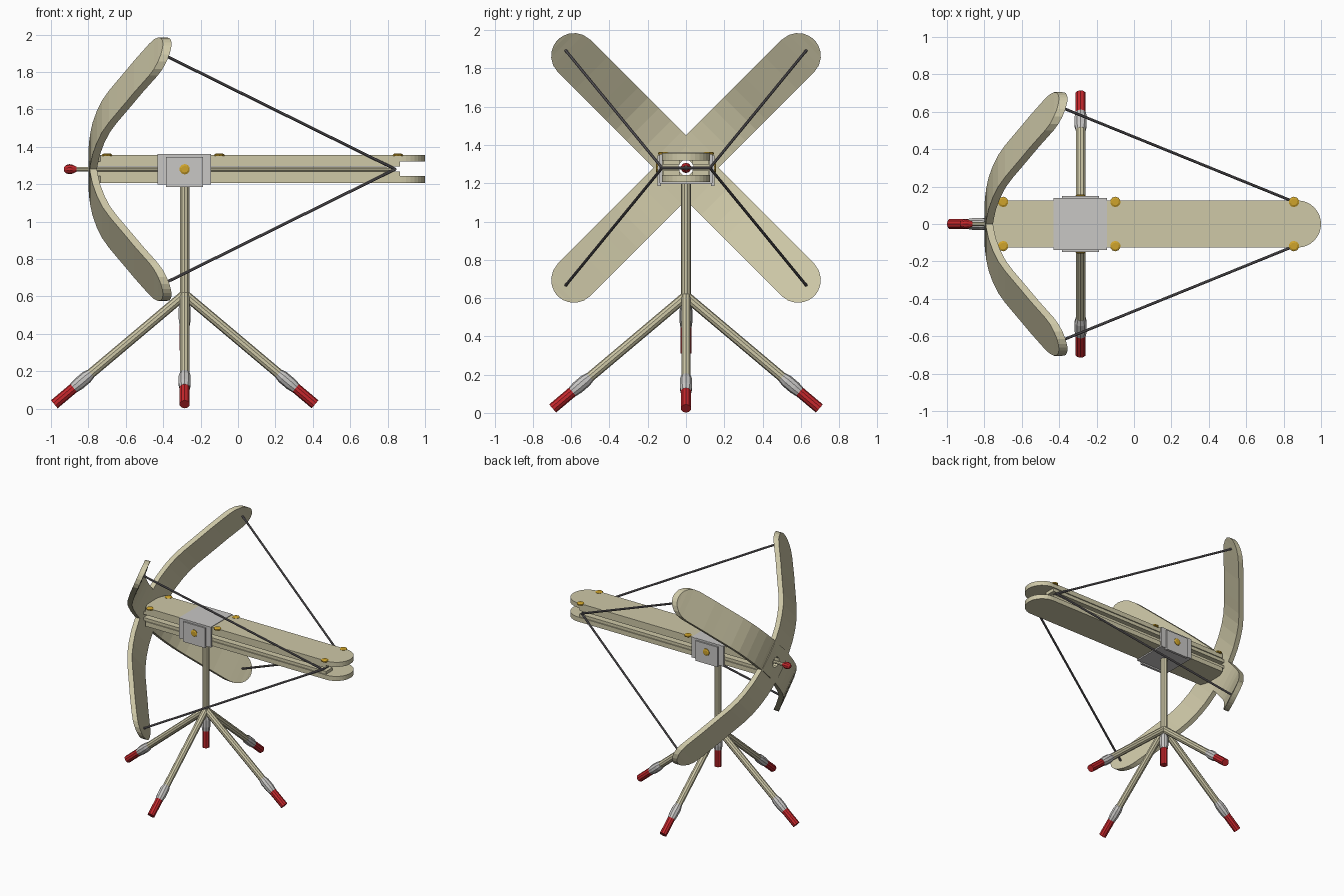
import bpy, bmesh, math
from mathutils import Vector

if "Cube" in bpy.data.objects:
    bpy.data.objects.remove(bpy.data.objects["Cube"])


def material(name, rgb):
    m = bpy.data.materials.new(name)
    m.diffuse_color = (*rgb, 1)
    m.use_nodes = True
    m.node_tree.nodes["Principled BSDF"].inputs["Base Color"].default_value = m.diffuse_color
    return m


WOOD = material("pale wood", (0.62, 0.58, 0.39))
METAL = material("light grey metal", (0.58, 0.57, 0.56))
RED = material("red", (0.56, 0.02, 0.025))
GOLD = material("gold", (0.62, 0.37, 0.025))
CORD = material("dark grey cord", (0.15, 0.14, 0.15))
CX, CZ = -0.285, 1.28          # post position and height of the bolt line


def finish(name, bm, mat, smooth=False):
    bmesh.ops.recalc_face_normals(bm, faces=bm.faces)
    me = bpy.data.meshes.new(name)
    bm.to_mesh(me)
    bm.free()
    me.materials.append(mat)
    ob = bpy.data.objects.new(name, me)
    bpy.context.collection.objects.link(ob)
    if smooth:
        bpy.context.view_layer.objects.active = ob
        ob.select_set(True)
        bpy.ops.object.shade_smooth_by_angle(angle=math.radians(25))
        ob.select_set(False)
    return ob


def box(name, lo, hi, mat):
    bm = bmesh.new()
    bmesh.ops.create_cube(bm, size=1)
    for v in bm.verts:
        v.co = [l + (h - l) * (c + 0.5) for l, h, c in zip(lo, hi, v.co)]
    return finish(name, bm, mat)


def lathe(name, start, axis, profile, mat, n=10, smooth=False):
    """Closed round part: profile holds (distance along axis, radius)."""
    bm = bmesh.new()
    rot = Vector(axis).to_track_quat('Z', 'Y')
    rings = []
    for d, r in profile:
        rings.append([bm.verts.new(Vector(start) + rot @ Vector(
            (r * math.cos(2 * math.pi * (i + .5) / n), r * math.sin(2 * math.pi * (i + .5) / n), d)))
            for i in range(n)])
    for a, b in zip(rings, rings[1:]):
        for i in range(n):
            j = (i + 1) % n
            bm.faces.new((a[i], a[j], b[j], b[i]))
    bm.faces.new(rings[0])
    bm.faces.new(rings[-1])
    return finish(name, bm, mat, smooth)


def rod(name, a, b, r, mat, n=8):
    d = Vector(b) - Vector(a)
    return lathe(name, a, d, [(0, r), (d.length, r)], mat, n)


# stand: post with a foot-like lower end, and four splayed legs
def leg(name, start, axis, length):
    a = Vector(axis).normalized()
    s = length - 0.255
    lathe(name, start, a, [(0, .026), (s + .03, .026)], WOOD)
    lathe(name + "_sleeve", start, a,
          [(s, .027), (s + .03, .034), (s + .085, .034), (s + .12, .029)], METAL)
    lathe(name + "_foot", start, a, [(s + .12, .028), (length, .028)], RED)


leg("post", (CX, 0, 1.2), (0, 0, -1), 0.89)
for k, (dx, dy) in enumerate(((1, 0), (-1, 0), (0, 1), (0, -1))):
    ax = Vector((dx * .697, dy * .697, -.587))
    leg(f"leg_{k}", (CX, 0, .61), ax, ax.length)

# stock: two long plates with a round rear end and a shallow curved front end
for name, z in (("top_plate", 1.32), ("bottom_plate", 1.207)):
    bm = bmesh.new()
    H = 0.126
    out = [(0.874 + H * math.cos(t), H * math.sin(t))
           for t in (math.pi * (i / 16 - .5) for i in range(17))]
    out += [(-.735 - .03 * (1 - (y / H) ** 2), y) for y in (H * (1 - i / 4) for i in range(9))]
    f = bm.faces.new([bm.verts.new((x, y, z)) for x, y in out])
    ex = bmesh.ops.extrude_face_region(bm, geom=[f])["geom"]
    bmesh.ops.translate(bm, vec=(0, 0, .037),
                        verts=[g for g in ex if isinstance(g, bmesh.types.BMVert)])
    finish(name, bm, WOOD)

# rails between the plates, leaving a channel for the bolt and a slit for the cord
for s in (-1, 1):
    y0, y1 = sorted((s * .034, s * .118))
    box("upper_rail", (-.765, y0, 1.294), (.865, y1, 1.32), WOOD)
    box("lower_rail", (-.765, y0, 1.244), (.865, y1, 1.268), WOOD)

# metal collar around the stock
box("collar_top", (-.43, -.137, 1.350), (-.145, .137, 1.361), METAL)
box("collar_bottom", (-.43, -.137, 1.197), (-.145, .137, 1.212), METAL)
for s in (-1, 1):
    y0, y1 = sorted((s * .122, s * .138))
    box("collar_side", (-.43, y0, 1.2), (-.145, y1, 1.36), METAL)
    y0, y1 = sorted((s * .13, s * .149))
    box("collar_bracket", (-.385, y0, 1.185), (-.188, y1, 1.346), METAL)
    lathe("pivot_stud", (CX, s * .145, CZ), (0, s, 0), [(0, .028), (.008, .028), (.013, .018)], GOLD)
    for x in (-.70, -.10, .855):
        lathe("plate_stud", (x, s * .118, 1.35), (0, 0, 1), [(0, .028), (.009, .028), (.014, .018)], GOLD)

# bow: four curved limbs in an X, each given as (distance outward, x of outer face)
CURVE = [(0, -.80), (.08, -.797), (.15, -.79), (.23, -.778), (.32, -.755), (.40, -.727),
         (.474, -.69), (.55, -.645), (.63, -.597), (.70, -.556), (.827, -.476), (.87, -.449),
         (.905, -.428), (.93, -.412), (.942, -.405), (.9465, -.402)]
W, TIP = 0.12, 0.827
hole = rod("hole_cutter", (-1, 0, CZ), (-.6, 0, CZ), .042, WOOD, 8)
hole.hide_render = True
for sy in (-1, 1):
    for sz in (-1, 1):
        bm = bmesh.new()
        u = Vector((0, sy, sz)).normalized()
        v = Vector((0, -sz, sy)).normalized()
        rings = []
        for i, (d, x) in enumerate(CURVE):
            a, b = CURVE[max(i - 1, 0)], CURVE[min(i + 1, len(CURVE) - 1)]
            th = .039 * math.hypot(1, (b[1] - a[1]) / (b[0] - a[0]))
            w = W if d <= TIP else math.sqrt(W * W - (d - TIP) ** 2)
            c = Vector((x, 0, CZ)) + u * d
            t = Vector((th, 0, 0))
            rings.append([bm.verts.new(p) for p in (c - v * w, c + v * w, c + v * w + t, c - v * w + t)])
        for a, b in zip(rings, rings[1:]):
            for i in range(4):
                j = (i + 1) % 4
                bm.faces.new((a[i], a[j], b[j], b[i]))
        bm.faces.new(rings[0])
        bm.faces.new(rings[-1])
        limb = finish("bow_limb", bm, WOOD)
        mod = limb.modifiers.new("hole", 'BOOLEAN')
        mod.operation, mod.object, mod.solver = 'DIFFERENCE', hole, 'EXACT'
        bpy.context.view_layer.objects.active = limb
        bpy.ops.object.modifier_apply(modifier=mod.name)
        # cord from the limb tip to the rear of the stock
        rod("cord", (-.41, sy * .632, CZ + sz * .618), (.84, sy * .125, CZ), .008, CORD)
bpy.data.objects.remove(hole)
rod("cord_cross", (.84, -.127, CZ), (.84, .127, CZ), .008, CORD)

# bolt lying in the channel
rod("bolt_shaft", (-.88, 0, CZ), (.83, 0, CZ), .013, WOOD)
lathe("bolt_head", (-.93, 0, CZ), (1, 0, 0),
      [(0, .012), (.012, .023), (.03, .027), (.045, .024), (.066, .014)], RED)
